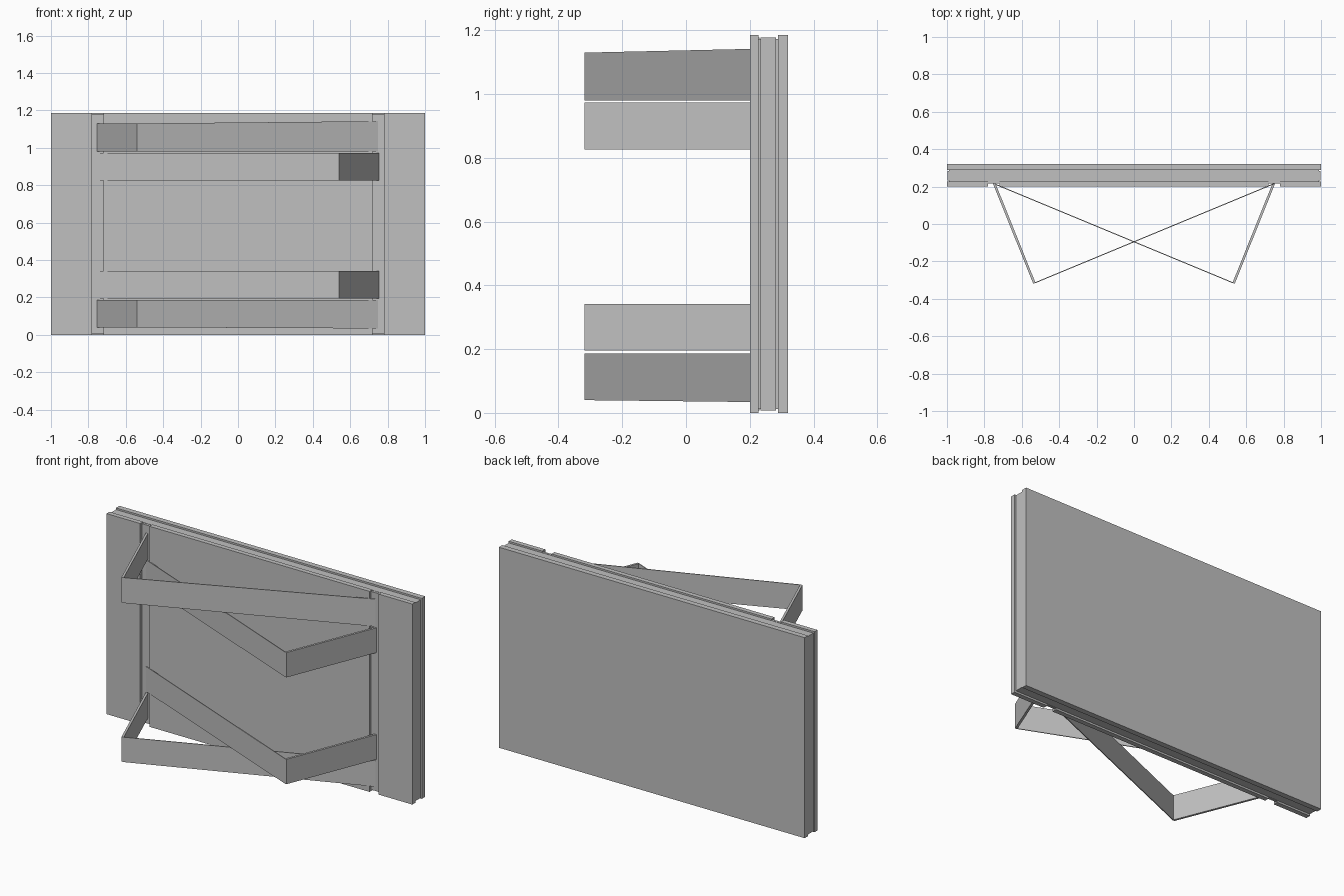
import bpy
import bmesh
from mathutils import Vector

cube = bpy.data.objects.get("Cube")
if cube:
    bpy.data.objects.remove(cube, do_unlink=True)

# One plain grey for everything
grey = bpy.data.materials.new("plain_grey")
grey.use_nodes = True
colour = (0.53, 0.53, 0.53, 1)
grey.diffuse_color = colour
grey.node_tree.nodes["Principled BSDF"].inputs["Base Color"].default_value = colour

HEIGHT = 1.185


def prism(name, bottom, top):
    """Closed solid between two matching loops of points."""
    bm = bmesh.new()
    low = [bm.verts.new(p) for p in bottom]
    high = [bm.verts.new(p) for p in top]
    bm.faces.new(low[::-1])
    bm.faces.new(high)
    n = len(low)
    for i in range(n):
        j = (i + 1) % n
        bm.faces.new((low[i], low[j], high[j], high[i]))
    bmesh.ops.recalc_face_normals(bm, faces=bm.faces)
    mesh = bpy.data.meshes.new(name)
    bm.to_mesh(mesh)
    bm.free()
    mesh.materials.append(grey)
    obj = bpy.data.objects.new(name, mesh)
    bpy.context.collection.objects.link(obj)
    return obj


def box(name, x0, x1, y0, y1, inset=0.0):
    loop = [(x0, y0), (x1, y0), (x1, y1), (x0, y1)]
    return prism(name, [(x, y, inset) for x, y in loop],
                 [(x, y, HEIGHT - inset) for x, y in loop])


def strap(name, start, end, thick, z_start, z_end):
    """Flat upright band; its (bottom, top) heights may differ at each end."""
    a, b = Vector(start), Vector(end)
    d = (b - a).normalized()
    side = Vector((-d.y, d.x)) * thick / 2
    loop = [(a + side, z_start), (b + side, z_end), (b - side, z_end), (a - side, z_start)]
    return prism(name, [(p.x, p.y, z[0]) for p, z in loop],
                 [(p.x, p.y, z[1]) for p, z in loop])


# Layered board: back sheet, core, thin recessed seams
box("back_sheet", -1, 1, 0.288, 0.32)
box("board_core", -0.996, 0.996, 0.233, 0.283, 0.007)
box("core_seam", -0.99, 0.99, 0.226, 0.29, 0.012)

# Front sheet in three panels with a recessed strip in each slot
box("front_panel_centre", -0.72, 0.72, 0.2, 0.228)
for s, side in ((-1, "right"), (1, "left")):
    box("front_panel_" + side, *sorted((s * 0.78, s)), 0.2, 0.228)
    box("slot_strip_" + side, *sorted((s * 0.72, s * 0.78)), 0.216, 0.23, 0.007)

# Crossing straps: short thick arm out from one slot, long thin arm back to the other
straps = (
    ("top_outer", -1, (0.98, 1.13), (0.98, 1.142)),
    ("top_inner", 1, (0.826, 0.973), (0.826, 0.973)),
    ("bottom_inner", 1, (0.195, 0.342), (0.195, 0.342)),
    ("bottom_outer", -1, (0.04, 0.187), (0.034, 0.187)),
)
for name, s, z_tip, z_far in straps:
    tip = (s * 0.533, -0.316)
    strap(name + "_short_arm", (s * 0.748, 0.218), tip, 0.013, z_tip, z_tip)
    strap(name + "_long_arm", tip, (-s * 0.748, 0.215), 0.005, z_tip, z_far)
